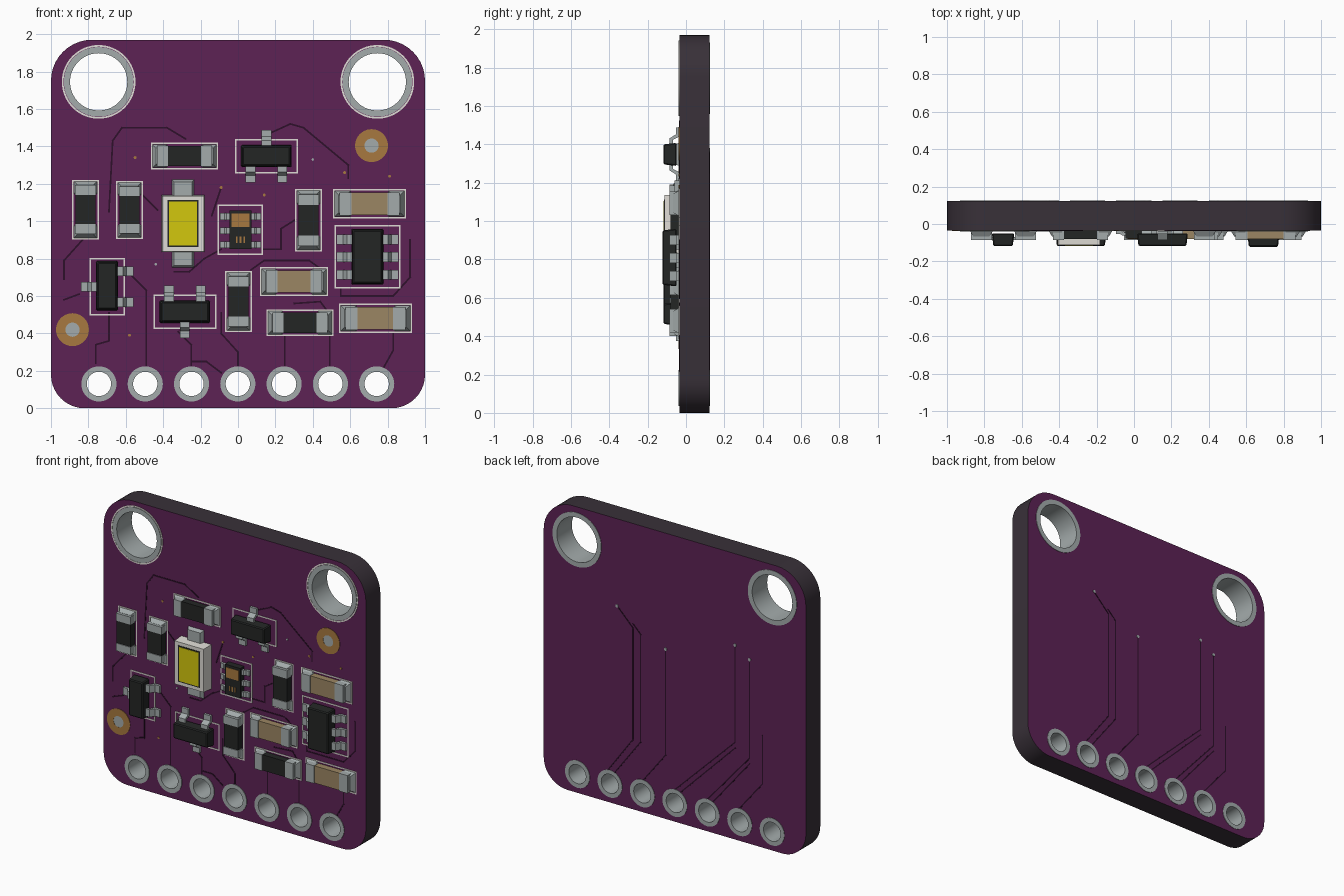
import bpy
import bmesh
import math
from mathutils import Matrix, Vector

default_cube = bpy.data.objects.get("Cube")
if default_cube:
    bpy.data.objects.remove(default_cube, do_unlink=True)

FRONT, BACK, HEIGHT = -0.035, 0.122, 1.97


def material(name, red, green, blue):
    mat = bpy.data.materials.new(name)
    mat.use_nodes = True
    colour = (red, green, blue, 1)
    mat.diffuse_color = colour
    mat.node_tree.nodes["Principled BSDF"].inputs["Base Color"].default_value = colour
    return mat


purple = material("purple board", .11, .016, .09)
edge_dark = material("dark board edge", .04, .03, .04)
trace_dark = material("dark purple trace", .026, .005, .023)
metal = material("grey metal", .37, .41, .41)
black = material("black plastic", .017, .019, .018)
tan = material("tan ceramic", .33, .24, .125)
copper = material("copper", .39, .19, .05)
white = material("off white", .74, .72, .67)
yellow = material("yellow phosphor", .65, .57, .004)


def finish(name, bm, mat, smooth=False):
    """Turn a bmesh into a named object."""
    bmesh.ops.recalc_face_normals(bm, faces=bm.faces)
    mesh = bpy.data.meshes.new(name)
    bm.to_mesh(mesh)
    bm.free()
    mesh.materials.append(mat)
    obj = bpy.data.objects.new(name, mesh)
    bpy.context.collection.objects.link(obj)
    if smooth:
        smooth_object(obj)
    return obj


def smooth_object(obj):
    bpy.ops.object.select_all(action="DESELECT")
    obj.select_set(True)
    bpy.context.view_layer.objects.active = obj
    bpy.ops.object.shade_smooth_by_angle(angle=math.radians(35))


def box(name, x, z, width, height, near, far, mat, inset=0, bevel=0):
    """Block from y=near (front) to y=far; inset narrows the front face."""
    bm = bmesh.new()
    bmesh.ops.create_cube(bm, size=1)
    for v in bm.verts:
        in_front = v.co.y < 0
        shrink = 2 * inset if in_front else 0
        v.co = (x + v.co.x * (width - shrink), near if in_front else far,
                z + v.co.z * (height - shrink))
    if bevel:
        bmesh.ops.bevel(bm, geom=bm.edges[:], offset=bevel, segments=1, affect="EDGES")
    return finish(name, bm, mat)


def ring(name, x, z, outer, inner, near, far, mat, sides=48):
    """Tube along y, lathed from a rectangular section."""
    bm = bmesh.new()
    section = [(outer, near), (outer, far), (inner, far), (inner, near)]
    loops = []
    for i in range(sides):
        a = math.tau * i / sides
        loops.append([bm.verts.new((x + r * math.cos(a), y, z + r * math.sin(a)))
                      for r, y in section])
    for i, loop in enumerate(loops):
        after = loops[(i + 1) % sides]
        for k in range(4):
            j = (k + 1) % 4
            bm.faces.new((loop[k], loop[j], after[j], after[k]))
    return finish(name, bm, mat, smooth=True)


def disc(name, x, z, radius, near, far, mat, sides=24):
    bm = bmesh.new()
    spin = Matrix.Translation((x, (near + far) / 2, z)) @ Matrix.Rotation(math.pi / 2, 4, "X")
    bmesh.ops.create_cone(bm, cap_ends=True, segments=sides, radius1=radius,
                          radius2=radius, depth=far - near, matrix=spin)
    return finish(name, bm, mat, smooth=True)


def strips(name, paths, surface, mat, width, lift=0.003):
    """Thin flat lines along paths of (x, z) points."""
    bm = bmesh.new()
    for path in paths:
        for start, end in zip(path, path[1:]):
            a, b = Vector(start), Vector(end)
            mid, way = (a + b) / 2, b - a
            turn = Matrix.Rotation(-math.atan2(way.y, way.x), 4, "Y")
            size = Matrix.Diagonal((way.length + width, 2 * lift, width, 1))
            bmesh.ops.create_cube(
                bm, size=1, matrix=Matrix.Translation((mid.x, surface, mid.y)) @ turn @ size)
    return finish(name, bm, mat)


def outline(name, x, z, width, height):
    w, h = width / 2, height / 2
    corners = [(x - w, z - h), (x + w, z - h), (x + w, z + h), (x - w, z + h)]
    strips(name + "_outline", [corners + corners[:1]], FRONT, white, .008)


def leg(name, x, z, dx, dz, reach=.08, width=.052, top=-.085):
    """Bent lead starting at (x, z) and running towards (dx, dz)."""
    t, foot = .016, FRONT - .002
    profile = [(-.02, top), (.3 * reach, top), (.55 * reach, foot - t), (reach, foot - t),
               (reach, foot), (.4 * reach, foot), (.2 * reach, top + t), (-.02, top + t)]
    bm = bmesh.new()
    sides = [[bm.verts.new((x + dx * o + dz * s, y, z + dz * o + dx * s)) for o, y in profile]
             for s in (-width / 2, width / 2)]
    n = len(profile)
    for i in range(n):
        j = (i + 1) % n
        bm.faces.new((sides[0][i], sides[0][j], sides[1][j], sides[1][i]))
    bm.faces.new(sides[0])
    bm.faces.new(sides[1])
    return finish(name + "_leg", bm, metal)


# Holes
mounts = [(side * .745, 1.745) for side in (-1, 1)]
pins = [(i * .2475 - .001, .13) for i in range(-3, 4)]

# Circuit board: filled profile with round corners and holes
curve = bpy.data.curves.new("board_profile", "CURVE")
curve.dimensions, curve.fill_mode = "2D", "BOTH"
curve.extrude = (BACK - FRONT) / 2


def add_loop(points):
    spline = curve.splines.new("POLY")
    spline.points.add(len(points) - 1)
    for p, (x, z) in zip(spline.points, points):
        p.co = (x, z, 0, 1)
    spline.use_cyclic_u = True


def arc(x, z, r, start, sweep, steps):
    return [(x + r * math.cos(start + sweep * i / steps),
             z + r * math.sin(start + sweep * i / steps)) for i in range(steps + 1)]


border = []
for quarter, (sx, top) in enumerate([(1, True), (-1, True), (-1, False), (1, False)]):
    r = .22 if top else .18
    border += arc(sx * (1 - r), HEIGHT - r if top else r, r, quarter * math.pi / 2, math.pi / 2, 10)
add_loop(border)
for centres, radius in ((mounts, .165), (pins, .075)):
    for x, z in centres:
        add_loop(arc(x, z, radius, 0, math.tau, 40)[:-1])
profile_obj = bpy.data.objects.new("board_profile", curve)
bpy.context.collection.objects.link(profile_obj)
bpy.context.view_layer.update()
mesh = bpy.data.meshes.new_from_object(profile_obj.evaluated_get(bpy.context.evaluated_depsgraph_get()))
bpy.data.objects.remove(profile_obj, do_unlink=True)
mesh.transform(Matrix.Translation((0, (FRONT + BACK) / 2, 0)) @ Matrix.Rotation(math.pi / 2, 4, "X"))
mesh.materials.clear()
mesh.materials.append(purple)
mesh.materials.append(edge_dark)
for face in mesh.polygons:
    face.material_index = 0 if abs(face.normal.y) > .5 else 1
board = bpy.data.objects.new("circuit_board", mesh)
bpy.context.collection.objects.link(board)
smooth_object(board)

# Plated holes
for x, z in mounts:
    ring("mounting_hole", x, z, .186, .153, FRONT - .004, BACK + .003, metal, 64)
    ring("mounting_hole_outline", x, z, .197, .188, FRONT - .003, FRONT + .003, white, 64)
for x, z in pins:
    ring("pin_hole", x, z, .094, .065, FRONT - .004, BACK + .003, metal)

# Alignment marks and vias
for x, z in [(.714, 1.404), (-.885, .42)]:
    ring("alignment_ring", x, z, .088, .038, FRONT - .003, FRONT + .003, copper)
    disc("alignment_dot", x, z, .04, FRONT - .002, FRONT + .003, metal)
for x, z in [(-.55, 1.34), (-.09, 1.18), (.14, 1.14), (.57, 1.26), (.81, 1.24), (-.58, .39)]:
    disc("via", x, z, .008, FRONT - .003, FRONT + .003, copper, 10)
for x, z in [(.4, 1.33), (-.44, .77)]:
    disc("plated_via", x, z, .007, FRONT - .003, FRONT + .003, metal, 10)
for x, z in [(.44, 1.37), (.07, 1.17), (-.46, 1.34), (-.57, 1.27)]:
    disc("back_via", x, z, .011, BACK - .003, BACK + .004, metal, 10)

# Traces
upper_traces = [
    [(-.28, 1.44), (-.38, 1.5), (-.62, 1.5), (-.67, 1.43), (-.69, 1.05)],
    [(-.76, .98), (-.93, .79), (-.93, .69)],
    [(.17, 1.47), (.28, 1.52), (.35, 1.5), (.59, 1.3), (.59, 1.23)],
    [(-.51, 1.14), (-.43, 1.06)], [(-.09, 1.18), (-.14, 1.03)],
    [(-.09, .85), (-.18, .8), (-.26, .73), (-.34, .73)],
    [(.13, .85), (.23, .85), (.23, .96), (.31, 1.01)],
    [(.07, .74), (.14, .79), (.38, .79), (.45, .74)],
    [(.55, .64), (.55, .6), (.83, .6), (.92, .7), (.92, .9)]]
lower_traces = [
    [(-.57, .71), (-.49, .63), (-.49, .23)], [(-.69, .51), (-.69, .36), (-.76, .34), (-.76, .24)],
    [(-.32, .41), (-.25, .34), (-.25, .23)], [(-.25, .25), (-.17, .25), (-.09, .19)],
    [(-.09, .51), (-.09, .4), (0, .3), (0, .23)], [(.25, .39), (.25, .23)],
    [(.49, .39), (.49, .23)], [(.83, .4), (.83, .31), (.78, .22)],
    [(.3, .56), (.44, .57), (.47, .53)], [(-.93, .58), (-.85, .61)]]
back_traces = [
    [(.44, 1.37), (.32, 1.25), (.32, .48), (.51, .22)], [(.32, 1.28), (.26, 1.22), (.26, .48), (.47, .2)],
    [(.07, 1.17), (.07, .44), (.25, .21)], [(-.46, 1.34), (-.46, .67), (0, .22)],
    [(-.46, .63), (-.04, .21)], [(-.57, 1.27), (-.57, .59), (-.24, .21)],
    [(-.57, .55), (-.28, .2)], [(-.67, .77), (-.67, .44), (-.49, .22)]]
strips("upper_traces", upper_traces, FRONT, trace_dark, .009, .002)
strips("lower_traces", lower_traces, FRONT, trace_dark, .009, .002)
strips("back_traces", back_traces, BACK, trace_dark, .008, .002)


# Two-ended chips: body, end caps and sloped solder
def chip(name, x, z, length, depth, upright, body):
    def part(suffix, along, size, across, near, mat, inset=0):
        if upright:
            box(name + suffix, x, z + along, across, size, near, FRONT, mat, inset)
        else:
            box(name + suffix, x + along, z, size, across, near, FRONT, mat, inset)
    part("_body", 0, length * .6, depth * .8, -.081, body)
    for side in (-1, 1):
        part("_cap", side * length * .335, length * .17, depth * .83, -.086, metal)
        part("_solder", side * length * .38, length * .22, depth * .92, -.068, metal, .02)
    w, h = (depth, length) if upright else (length, depth)
    outline(name, x, z, w, h)


for x, z, length, upright in [(-.286, 1.348, .35, False), (-.816, 1.062, .31, True),
                              (-.58, 1.06, .3, True), (.377, 1.005, .326, True),
                              (.003, .571, .32, True), (.332, .457, .35, False)]:
    chip("resistor", x, z, length, .135, upright, black)
for x, z, length in [(.703, 1.093, .38), (.3, .677, .355), (.735, .481, .38)]:
    chip("capacitor", x, z, length, .148, False, tan)

# Three-legged transistors
for x, z, single in [(.152, 1.348, 1), (-.284, .516, -1)]:
    box("transistor_body", x, z, .272, .12, -.118, -.05, black, .008, .006)
    leg("transistor", x, z + single * .06, 0, single)
    for side in (-1, 1):
        leg("transistor", x + side * .085, z - single * .06, 0, -single)
    outline("transistor", x, z, .33, .176)
box("transistor_body", -.7, .655, .12, .265, -.118, -.05, black, .008, .006)
leg("transistor", -.76, .65, -1, 0)
for side in (-1, 1):
    leg("transistor", -.64, .65 + side * .083, 1, 0)
outline("transistor", -.7, .65, .182, .3)

# Six-legged regulator and light sensor
box("regulator_body", .692, .81, .172, .3, -.122, -.05, black, .008, .006)
outline("regulator", .692, .81, .345, .33)
box("sensor_body", .013, .955, .118, .205, -.078, FRONT, black)
outline("sensor", .013, .955, .235, .262)
for side in (-1, 1):
    for row in (-1, 0, 1):
        leg("regulator", .692 + side * .086, .808 + row * .094, side, 0)
        leg("sensor", .013 + side * .059, .95 + row * .075, side, 0, .05, .035, -.062)
box("sensor_window", .013, 1.005, .095, .07, -.081, -.077, copper)
for step in (-1, 0, 1):
    box("sensor_mark", .013 + step * .02, .9, .009, .034, -.081, -.077, copper)

# Light emitter with end pads
box("emitter_body", -.294, .987, .23, .305, -.113, FRONT, white, .004)
box("emitter_frame", -.294, .987, .166, .25, -.115, -.112, black)
box("emitter_lens", -.294, .987, .15, .234, -.118, -.114, yellow)
for side in (-1, 1):
    box("emitter_pad", -.294, .987 + side * .185, .12, .1, -.06, FRONT, metal, .012)
